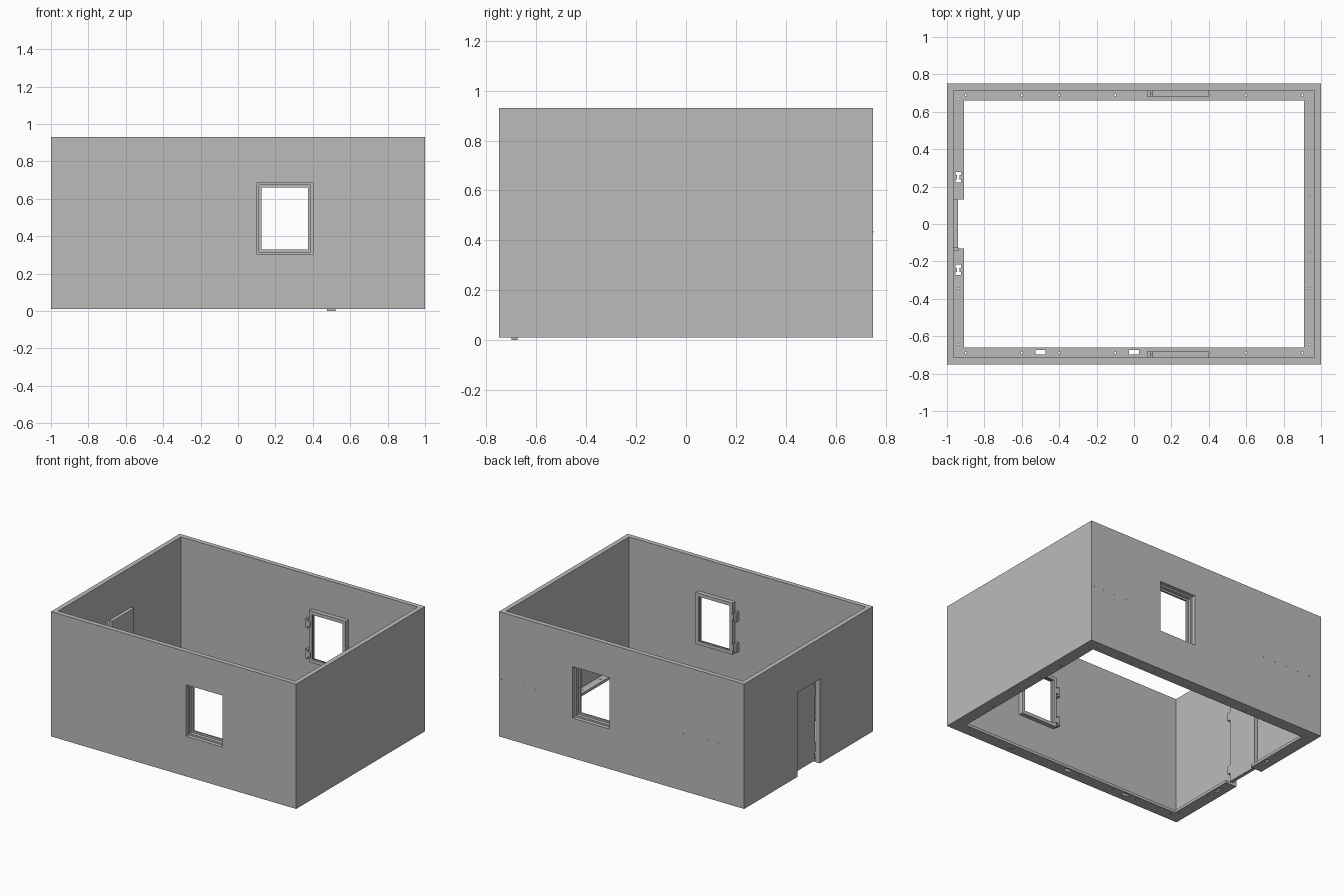
import bpy
import bmesh
import math
from mathutils import Matrix, Vector

default = bpy.data.objects.get("Cube")
if default:
    bpy.data.objects.remove(default, do_unlink=True)

# Single grey plastic material
GREY = (0.5, 0.5, 0.5, 1.0)
mat = bpy.data.materials.new("plain_grey")
mat.use_nodes = True
mat.diffuse_color = GREY
bsdf = next(n for n in mat.node_tree.nodes if n.type == 'BSDF_PRINCIPLED')
bsdf.inputs["Base Color"].default_value = GREY

W, D = 1.0, 0.75            # half width and half depth
BASE, TOP = 0.01, 0.93      # wall bottom and top
WALL, FLANGE = 0.035, 0.09  # wall thickness, floor flange width


def add_box(bm, x0, x1, y0, y1, z0, z1):
    size = Vector((x1 - x0, y1 - y0, z1 - z0))
    centre = Vector((x0 + x1, y0 + y1, z0 + z1)) / 2
    bmesh.ops.create_cube(bm, size=1, matrix=Matrix.Translation(centre) @ Matrix.Diagonal(size.to_4d()))


def add_pin(bm, x, y, z, radius, depth):
    bmesh.ops.create_cone(bm, cap_ends=True, segments=12, radius1=radius, radius2=radius,
                          depth=depth, matrix=Matrix.Translation((x, y, z)))


def make(name, boxes=(), pins=()):
    bm = bmesh.new()
    for b in boxes:
        add_box(bm, *b)
    for p in pins:
        add_pin(bm, *p)
    mesh = bpy.data.meshes.new(name)
    bm.to_mesh(mesh)
    bm.free()
    mesh.materials.append(mat)
    obj = bpy.data.objects.new(name, mesh)
    bpy.context.collection.objects.link(obj)
    return obj


def cut(obj, boxes=(), pins=()):
    """Subtract boxes and pins from an object and remove the cutter."""
    cutter = make("cutter", boxes, pins)
    cutter.hide_render = True
    mod = obj.modifiers.new("cut", 'BOOLEAN')
    mod.operation = 'DIFFERENCE'
    mod.solver = 'EXACT'
    mod.object = cutter
    graph = bpy.context.evaluated_depsgraph_get()
    result = bpy.data.meshes.new_from_object(obj.evaluated_get(graph))
    obj.modifiers.clear()
    obj.data = result
    bpy.data.objects.remove(cutter, do_unlink=True)


# Window and door openings
WX0, WX1, WZ0, WZ1 = 0.10, 0.40, 0.305, 0.685
DOOR_Y, DOOR_Z = 0.13, 0.63

# Outer walls: a hollow box with two windows and a doorway
walls = make("walls", [(-W, W, -D, D, BASE, TOP)])
ix, iy = W - WALL, D - WALL
cut(walls, [(-ix, ix, -iy, iy, -0.1, 1.1)])
cut(walls, [(WX0, WX1, -1, 1, WZ0, WZ1)])
cut(walls, [(-1.1, -0.9, -DOOR_Y, DOOR_Y, -0.1, DOOR_Z)])

# Floor flange with doorway gap, screw holes and connector slots
fx, fy = W - FLANGE, D - FLANGE
flange = make("floor_flange", [(-ix, ix, -iy, iy, BASE, 0.03)])
cut(flange, [(-fx, fx, -fy, fy, -0.1, 0.1)])
cut(flange, [(-1.1, -0.9, -DOOR_Y, DOOR_Y, -0.1, 0.1)])
slots = [(x - 0.027, x + 0.027, -0.699, -0.674, -0.1, 0.1) for x in (-0.5, 0.0)]
for y in (0.25, -0.245):
    slots.append((-0.947, -0.933, y - 0.027, y + 0.027, -0.1, 0.1))
cut(flange, slots)
cut(flange, [(-0.954, -0.926, y + s - 0.009, y + s + 0.009, -0.1, 0.1)
             for y in (0.25, -0.245) for s in (-0.02, 0.02)])
holes = [(x, s * 0.69, 0.02, 0.006, 0.1)
         for s in (-1, 1) for x in (-0.9, -0.6, -0.4, -0.1, 0.1, 0.4, 0.6, 0.9)]
holes += [(s * 0.938, y, 0.02, 0.006, 0.1)
          for s in (-1, 1) for y in (-0.645, -0.345, 0.355, 0.65)]
holes += [(0.938, y, 0.02, 0.004, 0.1) for y in (-0.145, 0.15)]
cut(flange, pins=holes)

# Small locating foot beneath the front flange
make("locating_foot", [(0.475, 0.52, -0.70, -0.675, 0.0, 0.012)])


def span(side, a, b):
    return tuple(sorted((side * a, side * b)))


def ring_boxes(x0, x1, z0, z1, t, y0, y1):
    return [(x0, x0 + t, y0, y1, z0, z1), (x1 - t, x1, y0, y1, z0, z1),
            (x0 + t, x1 - t, y0, y1, z0, z0 + t), (x0 + t, x1 - t, y0, y1, z1 - t, z1)]


# Windows: stepped frame, sash and a pair of hinges on each long wall
for label, side in (("front", -1), ("back", 1)):
    make(label + "_window_frame",
         ring_boxes(WX0, WX1, WZ0, WZ1, 0.012, *span(side, 0.697, 0.722)))
    make(label + "_window_sash",
         ring_boxes(WX0, WX1, WZ0, WZ1, 0.025, *span(side, 0.683, 0.697)))
    hinges = []
    for z in (0.36, 0.585):
        hinges.append((0.07, 0.088, *span(side, 0.683, 0.717), z - 0.035, z + 0.035))
        hinges.append((0.088, 0.112, *span(side, 0.681, 0.697), z - 0.02, z + 0.02))
    make(label + "_window_hinges", hinges)

# Door leaf set behind the doorway, with hinges
make("door", [(-0.965, -0.94, -0.125, 0.13, 0.025, DOOR_Z + 0.005)])
make("door_hinges", [(-0.965, -0.938, -0.145, -0.122, z - 0.03, z + 0.03) for z in (0.12, 0.53)])

# Rows of tiny studs on the back wall
stud_x = [0.98, 0.89, 0.8, 0.7, 0.6, -0.5, -0.6, -0.7, -0.8, -0.9]
make("back_studs", [(x - 0.004, x + 0.004, 0.745, 0.752, 0.431, 0.437) for x in stud_x])
